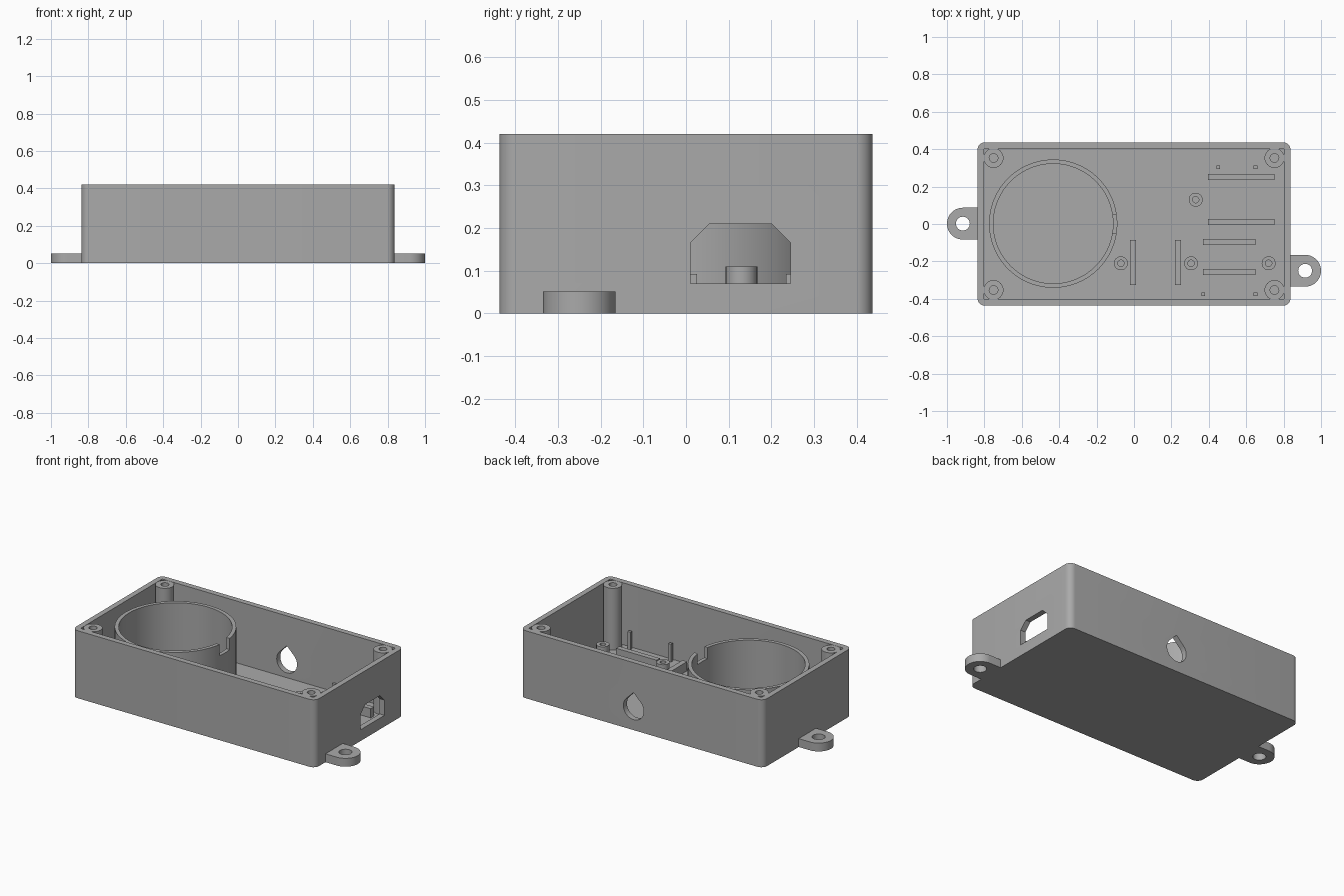
import bpy
from math import pi, sin, cos, radians
from mathutils import Matrix

cube = bpy.data.objects.get("Cube")
if cube:
    bpy.data.objects.remove(cube, do_unlink=True)

grey = bpy.data.materials.new("plain grey")
grey.use_nodes = True
grey.diffuse_color = (0.4, 0.4, 0.4, 1)
grey.node_tree.nodes["Principled BSDF"].inputs["Base Color"].default_value = (0.4, 0.4, 0.4, 1)

FLOOR, TOP = 0.035, 0.42
SINK = 0.03      # parts start just inside the floor


def arc(x, y, r, start=0, end=360, n=48):
    """Points on an arc; a full turn leaves out the repeated end point."""
    count = n if end - start == 360 else n + 1
    angles = [radians(start + (end - start) * i / n) for i in range(count)]
    return [(x + r * cos(a), y + r * sin(a)) for a in angles]


def rounded_rect(x0, x1, y0, y1, r):
    return (arc(x1 - r, y1 - r, r, 0, 90, 8) + arc(x0 + r, y1 - r, r, 90, 180, 8)
            + arc(x0 + r, y0 + r, r, 180, 270, 8) + arc(x1 - r, y0 + r, r, 270, 360, 8))


def rect(x0, x1, y0, y1):
    return [(x0, y0), (x1, y0), (x1, y1), (x0, y1)]


def prism(name, loops, z0, z1, turn=None):
    """Extrude a flat outline (later loops are holes) from z0 to z1."""
    curve = bpy.data.curves.new(name, "CURVE")
    curve.dimensions = "2D"
    curve.fill_mode = "BOTH"
    curve.extrude = (z1 - z0) / 2
    for loop in loops:
        spline = curve.splines.new("POLY")
        spline.points.add(len(loop) - 1)
        for point, (x, y) in zip(spline.points, loop):
            point.co = (x, y, 0, 1)
        spline.use_cyclic_u = True
    obj = bpy.data.objects.new(name, curve)
    bpy.context.scene.collection.objects.link(obj)
    bpy.ops.object.select_all(action="DESELECT")
    obj.select_set(True)
    bpy.context.view_layer.objects.active = obj
    bpy.ops.object.convert(target="MESH")
    obj = bpy.context.view_layer.objects.active
    mesh = obj.data
    mesh.transform(Matrix.Translation((0, 0, (z0 + z1) / 2)))
    if turn:
        mesh.transform(turn)
    # weld the caps to the sides so the solid is closed
    import bmesh
    bm = bmesh.new()
    bm.from_mesh(mesh)
    bmesh.ops.remove_doubles(bm, verts=bm.verts, dist=1e-5)
    bmesh.ops.recalc_face_normals(bm, faces=bm.faces)
    bm.to_mesh(mesh)
    bm.free()
    mesh.materials.clear()
    mesh.materials.append(grey)
    return obj


def cut(obj, cutter):
    mod = obj.modifiers.new("cut", "BOOLEAN")
    mod.operation = "DIFFERENCE"
    mod.solver = "EXACT"
    mod.object = cutter
    bpy.ops.object.select_all(action="DESELECT")
    obj.select_set(True)
    bpy.context.view_layer.objects.active = obj
    bpy.ops.object.modifier_apply(modifier=mod.name)
    bpy.data.objects.remove(cutter, do_unlink=True)


parts = []

# Case: rounded open box
case = prism("case", [rounded_rect(-0.837, 0.837, -0.437, 0.437, 0.04)], 0, TOP)
cut(case, prism("cavity", [rounded_rect(-0.803, 0.803, -0.402, 0.402, 0.006)], FLOOR, TOP + 0.1))

# Connector opening in the left end wall: outline (y, z) extruded along x
along_x = Matrix(((0, 0, 1, 0), (1, 0, 0, 0), (0, 1, 0, 0), (0, 0, 0, 1)))
port = [(0.01, 0.07), (0.245, 0.07), (0.245, 0.165), (0.2, 0.21), (0.055, 0.21), (0.01, 0.165)]
cut(case, prism("port_cutter", [port], 0.78, 0.9, along_x))

# Teardrop cable hole in the back wall: outline (x, z) extruded along y
along_y = Matrix(((1, 0, 0, 0), (0, 0, 1, 0), (0, 1, 0, 0), (0, 0, 0, 1)))
r = 0.07
drop = arc(0.055, 0.135, r, 135, 405, 36) + [(0.055, 0.135 + r * 1.414)]
cut(case, prism("cable_hole_cutter", [drop], 0.37, 0.5, along_y))
parts.append(case)

# Corner screw posts
for x in (-0.751, 0.751):
    for y in (-0.353, 0.353):
        parts.append(prism("corner_post", [arc(x, y, 0.053), arc(x, y, 0.023)], SINK, TOP - 0.001))

# Round holder with a notch facing the electronics
holder = prism("round_holder", [arc(-0.432, 0.002, 0.343, n=96), arc(-0.432, 0.002, 0.32, n=96)],
               SINK, 0.375)
cut(holder, prism("notch_cutter", [rect(-0.16, -0.05, -0.048, 0.05)], 0.305, 0.5))
parts.append(holder)

# Small board posts
for x, y in ((-0.07, -0.21), (0.305, -0.21), (0.72, -0.21), (0.33, 0.13)):
    parts.append(prism("board_post", [arc(x, y, 0.037, n=32), arc(x, y, 0.017, n=32)], SINK, 0.11))

# Board support rails
for y in (0.01, 0.25):
    parts.append(prism("back_rail", [rect(0.395, 0.75, y - 0.016, y + 0.016)], SINK, 0.092))
for y in (-0.095, -0.256):
    parts.append(prism("front_rail", [rect(0.37, 0.65, y - 0.016, y + 0.016)], SINK, 0.092))
for x in (-0.005, 0.235):
    parts.append(prism("cross_rail", [rect(x - 0.016, x + 0.016, -0.325, -0.085)], SINK, 0.092))

# Thin locating pins
for x, y in ((0.45, 0.303), (0.65, 0.303), (0.37, -0.376), (0.65, -0.376)):
    parts.append(prism("locating_pin", [rect(x - 0.01, x + 0.01, y - 0.009, y + 0.009)], SINK, 0.145))

# Mounting ears with screw holes
for side, y in ((1, -0.25), (-1, 0.002)):
    ear = arc(0.915, y, 0.085, -90, 90, 24) + [(0.833, y + 0.085), (0.833, y - 0.085)]
    hole = arc(0.915, y, 0.037, n=32)
    loops = [[(side * px, py) for px, py in loop] for loop in (ear, hole)]
    parts.append(prism("left_ear" if side > 0 else "right_ear", loops, 0, 0.052))

# Smooth the round walls, keep corners crisp
bpy.ops.object.select_all(action="DESELECT")
for part in parts:
    part.select_set(True)
bpy.context.view_layer.objects.active = case
bpy.ops.object.shade_smooth_by_angle(angle=radians(30))
